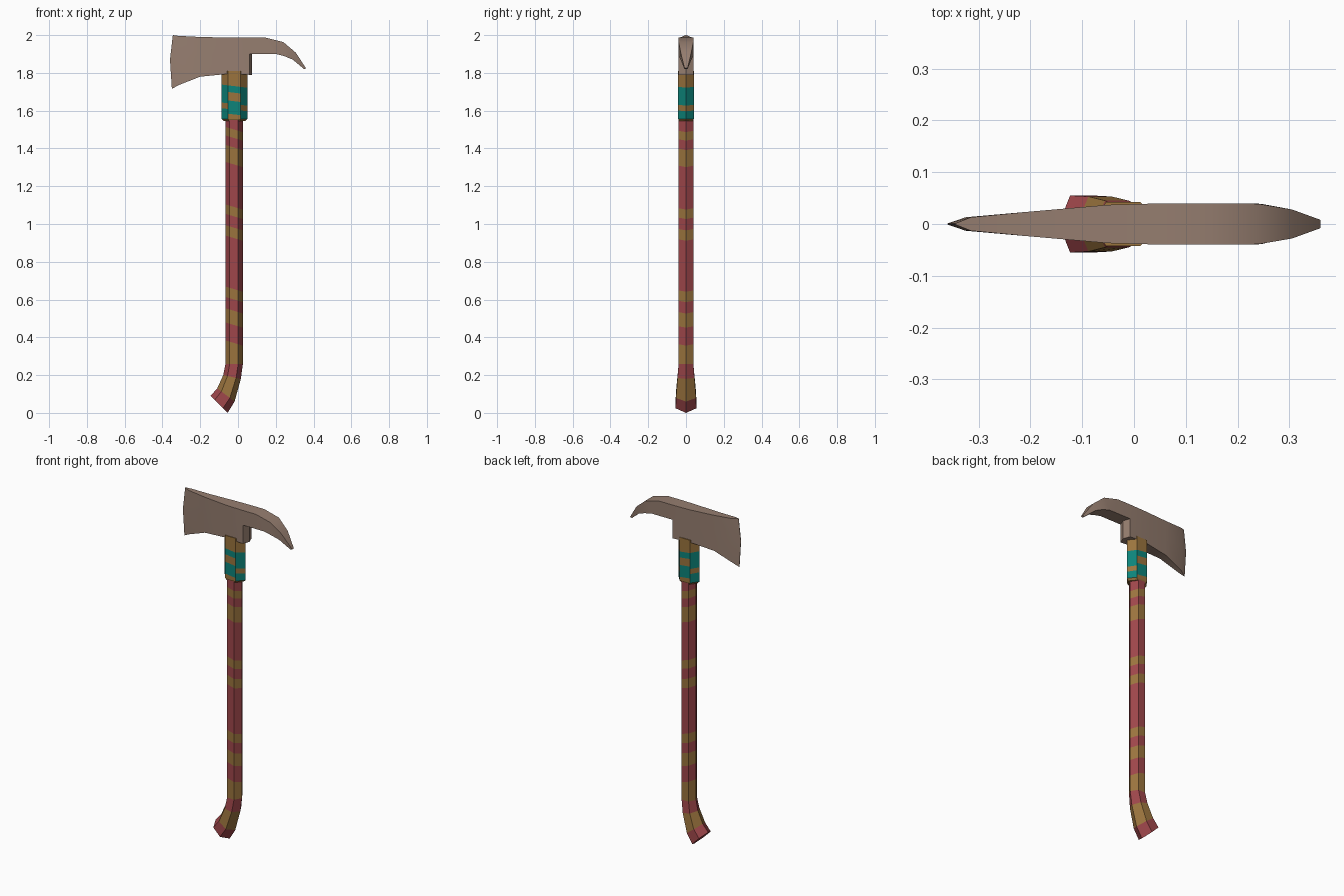
import bpy, bmesh, math
from mathutils import Vector

if "Cube" in bpy.data.objects:
    bpy.data.objects.remove(bpy.data.objects["Cube"])


def material(name, rgb):
    m = bpy.data.materials.new(name)
    m.diffuse_color = (*rgb, 1)
    m.use_nodes = True
    m.node_tree.nodes["Principled BSDF"].inputs["Base Color"].default_value = m.diffuse_color
    return m


STEEL = material("brown steel", (0.305, 0.209, 0.162))
RED = material("dusty red", (0.345, 0.062, 0.070))
OCHRE = material("ochre", (0.328, 0.175, 0.048))
TEAL = material("teal", (0.004, 0.231, 0.195))


def finish(bm, name, mats, smooth=None):
    bmesh.ops.recalc_face_normals(bm, faces=bm.faces)
    me = bpy.data.meshes.new(name)
    bm.to_mesh(me)
    bm.free()
    for m in mats:
        me.materials.append(m)
    if smooth:
        me.shade_smooth()
        me.set_sharp_from_angle(angle=math.radians(smooth))
    ob = bpy.data.objects.new(name, me)
    bpy.context.collection.objects.link(ob)
    return ob


def hex_loft(rings):
    """Six-sided loft; ring = (left x, left z, right x, right z, half depth)."""
    bm = bmesh.new()
    loops = []
    for lx, lz, rx, rz, h in rings:
        loops.append([bm.verts.new((lx + (rx - lx) * t, h * s, lz + (rz - lz) * t))
                      for t, s in ((0, 0), (.24, -1), (.73, -1), (1, 0), (.73, 1), (.24, 1))])
    for k, (a, b) in enumerate(zip(loops, loops[1:])):
        for i in range(6):
            j = (i + 1) % 6
            bm.faces.new((a[i], a[j], b[j], b[i])).material_index = k % 2
    bm.faces.new(loops[0])
    bm.faces.new(loops[-1])
    return bm


def cut(bm, z, tilt):
    geom = bm.verts[:] + bm.edges[:] + bm.faces[:]
    bmesh.ops.bisect_plane(bm, geom=geom, dist=1e-5, plane_co=(-.02, 0, z),
                           plane_no=Vector((tilt, 0, 1)).normalized())


# Handle: bent foot with alternating bands, straight shaft with slanted stripes
bm = hex_loft([(-.145, .09, -.055, 0, .055), (-.11, .13, -.018, .06, .053),
               (-.078, .20, .015, .18, .045), (-.066, .26, .026, .26, .039),
               (-.066, 1.57, .026, 1.57, .039)])
TILT = .3
bands = [(.26, .37), (.465, .54), (.60, .655), (.925, .98), (1.04, 1.09),
         (1.315, 1.405), (1.455, 1.50)]
for lo, hi in bands:
    if lo > .3:
        cut(bm, lo, TILT)
    cut(bm, hi, TILT)
for f in bm.faces:
    c = f.calc_center_median()
    h = c.z + TILT * (c.x + .02)
    if c.z > .26:
        f.material_index = int(any(lo < h < hi for lo, hi in bands))
finish(bm, "handle", [RED, OCHRE])

# Collar: ochre sleeve with broken teal bands
bm = hex_loft([(-.075, 1.545, .038, 1.545, .036), (-.087, 1.557, .050, 1.557, .042),
               (-.087, 1.81, .050, 1.81, .042)])
for z in (1.58, 1.605, 1.635, 1.65, 1.695, 1.73):
    cut(bm, z, .12)
bm.normal_update()
for f in bm.faces:
    c = f.calc_center_median()
    h = c.z + .12 * (c.x + .02)
    if abs(f.normal.y) > .9:
        teal = 1.58 < h < 1.65 or 1.695 < h < 1.73
    else:
        teal = 1.557 < h < 1.605 or 1.635 < h < 1.73
    f.material_index = int(teal)
finish(bm, "collar", [OCHRE, TEAL])

# Axe head: blade and block have three rows (top, middle, bottom), the pick has two
blade = [((-.345, 2.0), (-.36, 1.87), (-.35, 1.715), .001),
         ((-.315, 1.996), (-.325, 1.875), (-.315, 1.735), .013),
         ((-.20, 1.99), (-.20, 1.885), (-.20, 1.78), .024),
         ((-.05, 1.987), (-.05, 1.90), (-.05, 1.795), .037),
         ((.06, 1.987), (.06, 1.90), (.06, 1.79), .04)]
pick = [((.145, 1.987), (.20, 1.90), .04),
        ((.24, 1.963), (.245, 1.889), .039),
        ((.305, 1.908), (.29, 1.870), .028),
        ((.36, 1.825), (.35, 1.820), .008)]
bm = bmesh.new()


def ring(station):
    *pts, h = station
    side = [bm.verts.new((x, -h, z)) for x, z in pts]
    return side + [bm.verts.new((x, h, z)) for x, z in reversed(pts)]


def bridge(a, b):
    for i in range(len(a)):
        j = (i + 1) % len(a)
        bm.faces.new((a[i], a[j], b[j], b[i]))


rings = [ring(s) for s in blade]
for a, b in zip(rings, rings[1:]):
    bridge(a, b)
bm.faces.new(rings[0])
# Block end comes to a shallow ridge under the pick
_, m0, b0, b1, m1, _ = last = rings[-1]
rm, rb = bm.verts.new((.075, 0, 1.90)), bm.verts.new((.075, 0, 1.79))
bm.faces.new((m0, b0, rb, rm))
bm.faces.new((rm, rb, b1, m1))
bm.faces.new((b0, b1, rb))
# Curved pick
prev = [last[0], m0, m1, last[5]]
for s in pick:
    cur = ring(s)
    bridge(prev, cur)
    prev = cur
bm.faces.new(prev)
finish(bm, "axe_head", [STEEL], smooth=35)
